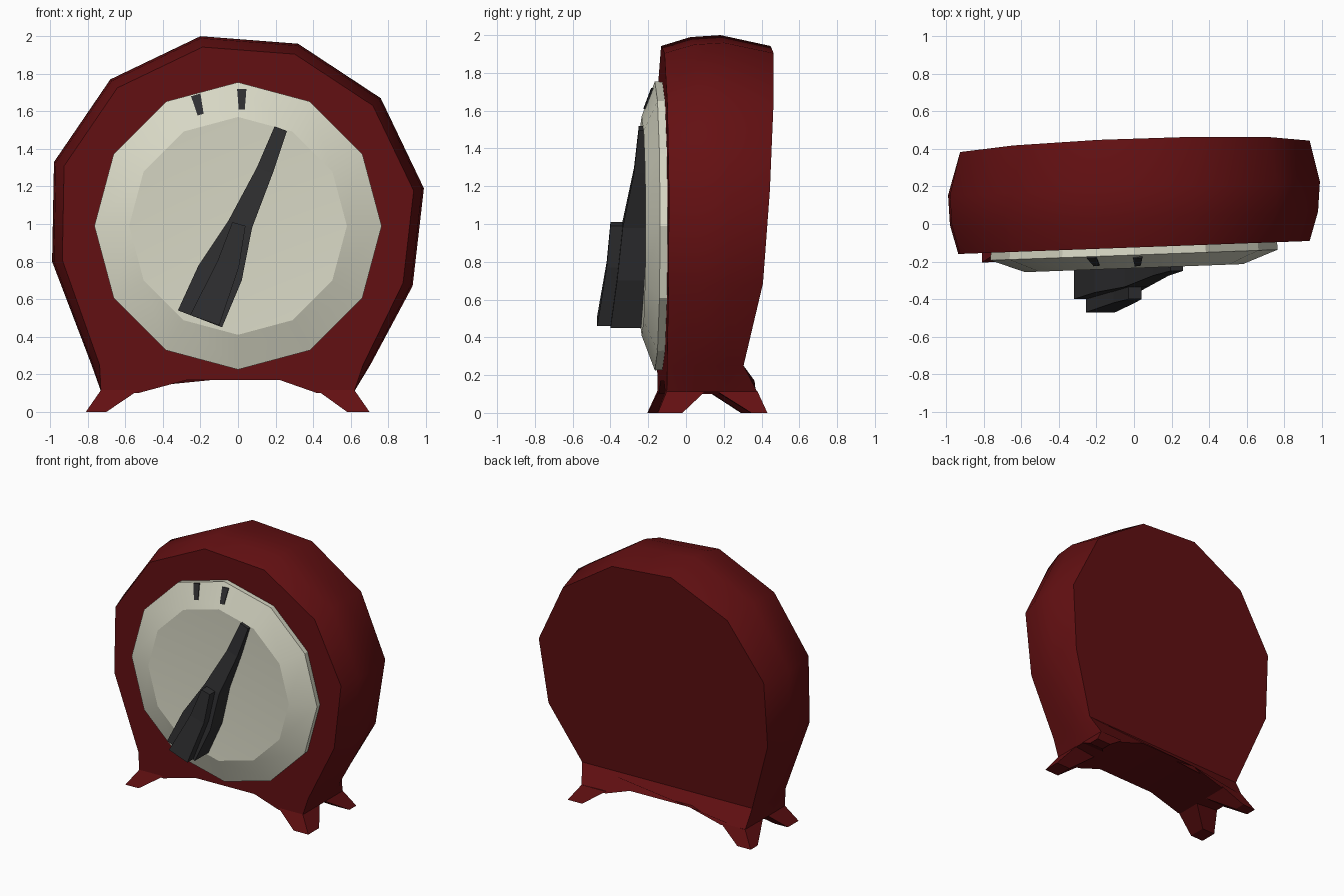
import bpy, bmesh, math
from mathutils import Vector

if "Cube" in bpy.data.objects:
    bpy.data.objects.remove(bpy.data.objects["Cube"], do_unlink=True)


def material(name, rgb):
    m = bpy.data.materials.new(name)
    m.use_nodes = True
    m.diffuse_color = (*rgb, 1)
    bsdf = m.node_tree.nodes["Principled BSDF"]
    bsdf.inputs["Base Color"].default_value = (*rgb, 1)
    bsdf.inputs["Roughness"].default_value = 0.6
    return m


RED = material("dark red", (0.125, 0.005, 0.006))
CREAM = material("cream", (0.70, 0.70, 0.57))
BLACK = material("charcoal", (0.027, 0.027, 0.029))

TURN = 0.037  # the whole case is turned slightly about z


def build(name, verts, faces, mat, angle=None, turned=True):
    """Make one object; optionally smooth edges below the angle (degrees)."""
    bm = bmesh.new()
    vs = [bm.verts.new((x, y + (TURN * x if turned else 0), z)) for x, y, z in verts]
    for f in faces:
        bm.faces.new([vs[i] for i in f])
    bmesh.ops.recalc_face_normals(bm, faces=bm.faces)
    me = bpy.data.meshes.new(name)
    bm.to_mesh(me)
    bm.free()
    me.materials.append(mat)
    ob = bpy.data.objects.new(name, me)
    bpy.context.collection.objects.link(ob)
    if angle:
        bpy.ops.object.select_all(action='DESELECT')
        ob.select_set(True)
        bpy.context.view_layer.objects.active = ob
        bpy.ops.object.shade_smooth_by_angle(angle=math.radians(angle))
    return ob


def bridge(rings, n):
    """Quads between consecutive closed rings of n vertices."""
    return [(r * n + i, r * n + (i + 1) % n, (r + 1) * n + (i + 1) % n, (r + 1) * n + i)
            for r in range(rings - 1) for i in range(n)]


# Case: front outline lofted through four rings, widest near the middle
OUTLINE = [(-.20, 2.0), (.32, 1.96), (.76, 1.67), (.99, 1.19), (.93, .67), (.705, .25),
           (.62, .11), (.42, .10), (.22, .17), (-.27, .17), (-.53, .10), (-.73, .11),
           (-.78, .25), (-.99, .80), (-.98, 1.33), (-.68, 1.77)]
BACK = [(.25, .28), (.67, .375), (1.2, .41), (2.0, .455)]


def back_y(z):
    if z < .2:
        return .355  # apron flares out again above the feet
    for (z0, y0), (z1, y1) in zip(BACK, BACK[1:]):
        if z <= z1:
            return y0 + (y1 - y0) * (z - z0) / (z1 - z0)
    return BACK[-1][1]


def case_ring(scale, y):
    ring = []
    for x, z in OUTLINE:
        s = scale if z > .2 else 1
        ring.append((x * s, back_y(z) if y is None else y, .95 + (z - .95) * s if z > .3 else z))
    return ring


n = len(OUTLINE)
case_verts = case_ring(.945, -.125) + case_ring(.99, .03) + case_ring(1, .19) + case_ring(.945, None)
# keep the third ring ahead of the back where the case is thin
case_faces = bridge(4, n) + [tuple(range(n))]
b = 3 * n
case_faces += [tuple(b + i for i in (12, 13, 14, 15, 0, 1, 2, 3, 4, 5)),   # back panel
               tuple(b + i for i in range(5, 13))]                         # back apron
build("case", case_verts, case_faces, RED, 35)

# Feet: four splayed tapered blocks under the corners
BOX = [(0, 1, 2, 3), (4, 5, 6, 7)] + bridge(2, 4)


def rect(x0, x1, y0, y1, z):
    return [(x0, y0, z), (x1, y0, z), (x1, y1, z), (x0, y1, z)]


for side, top_x, low_x in (("left", (.42, .62), (.58, .70)), ("right", (-.53, -.73), (-.70, -.81))):
    for end, top_y, low_y in (("front", (-.125, .08), (-.175, -.045)), ("back", (.14, .355), (.32, .405))):
        build(f"{end}_{side}_foot", rect(*top_x, *top_y, .115) + rect(*low_x, *low_y, 0), BOX, RED)

# Dial: twelve-sided disc with a bevelled rim and a shallow dished face
N, CZ = 12, .99
dial_verts = []
for r, y in ((.76, -.10), (.765, -.165), (.58, -.235)):
    dial_verts += [(r * math.sin(i * math.tau / N), y, CZ + r * math.cos(i * math.tau / N)) for i in range(N)]
dial_verts.append((0, -.205, CZ))
dial_faces = bridge(3, N) + [tuple(range(N))]
dial_faces += [(2 * N + i, 2 * N + (i + 1) % N, 3 * N) for i in range(N)]
build("dial", dial_verts, dial_faces, CREAM, 20)


# Dial marks: thin plates lying on the bevel
def bevel_y(x, z):
    a = math.radians(15)
    d = abs(x) * math.sin(a) + (z - CZ) * math.cos(a)
    return -.165 - (.739 - d) / .179 * .07


for name, pts in (("off_mark", [(-.25, 1.68), (-.20, 1.695), (-.183, 1.587), (-.215, 1.578)]),
                  ("zero_mark", [(-.005, 1.72), (.045, 1.72), (.036, 1.61), (.004, 1.61)])):
    verts = [(x, bevel_y(x, z) + o, z) for o in (-.007, .001) for x, z in pts]
    build(name, verts, BOX, BLACK)


# Pointer: lofted along its length from (left edge, right edge, front depth)
def pointer_part(name, stations, back):
    verts = []
    for (lx, lz), (rx, rz), y in stations:
        verts += [(lx, back, lz), (lx, y, lz), (rx, y, rz), (rx, back, rz)]
    k = len(stations)
    faces = bridge(k, 4) + [(0, 1, 2, 3), tuple(range(4 * k - 4, 4 * k))]
    build(name, verts, faces, BLACK, turned=False)


pointer_part("pointer", [((.195, 1.52), (.26, 1.495), -.25),
                         ((.10, 1.30), (.185, 1.27), -.275),
                         ((-.05, 1.02), (.075, .98), -.335),
                         ((-.21, .78), (.02, .70), -.365),
                         ((-.32, .54), (-.085, .45), -.40)], -.19)
pointer_part("pointer_grip", [((-.03, 1.01), (.04, .99), -.40),
                              ((-.11, .80), (.005, .77), -.42),
                              ((-.255, .515), (-.10, .46), -.47)], -.28)
